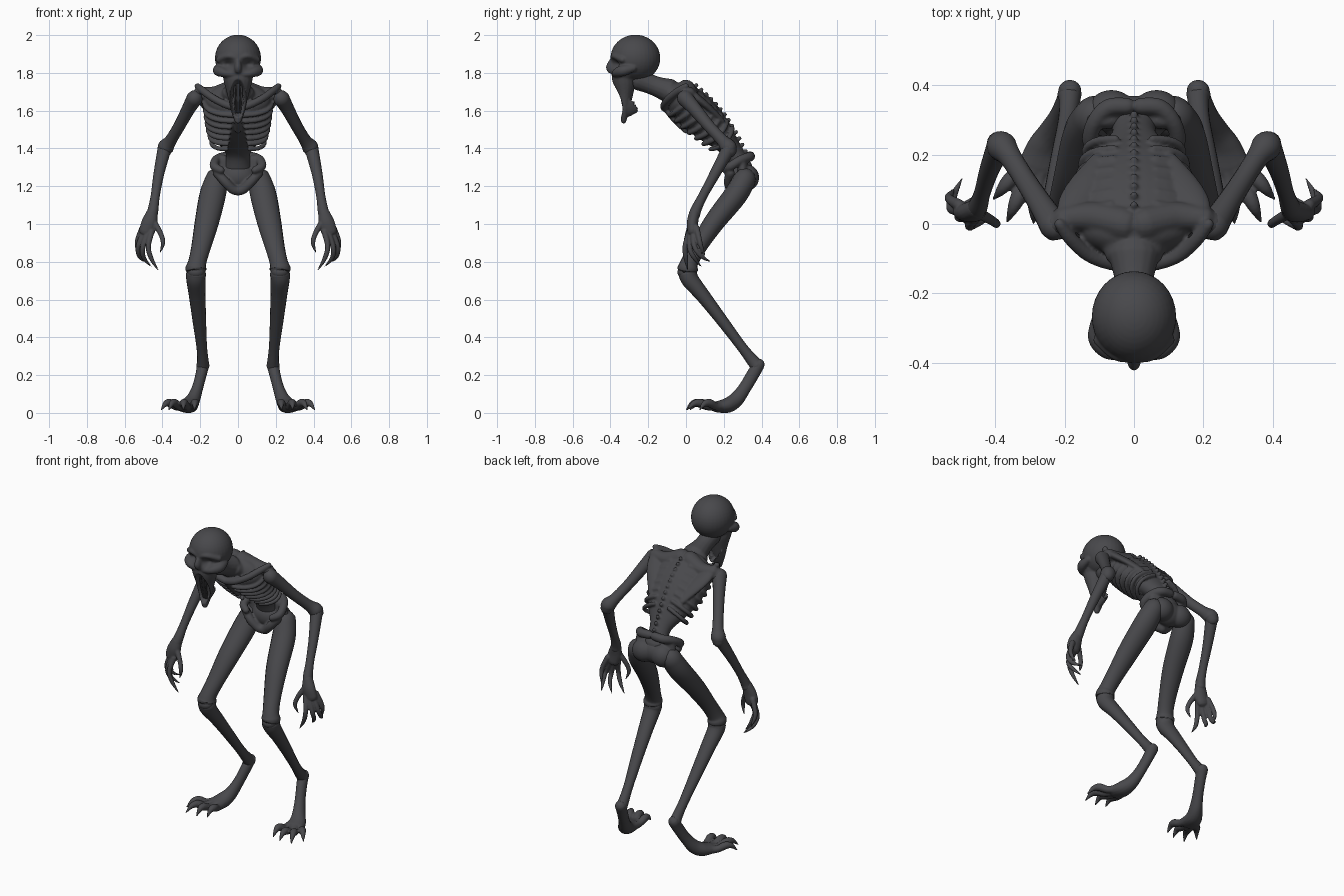
import bpy, bmesh, math
from mathutils import Vector as V, Matrix

skin = bpy.data.materials.new("charcoal grey")
skin.diffuse_color = (0.065, 0.065, 0.071, 1)


def spline(pts, n):
    """Catmull-Rom through (x, y, z, r[, r2]) points"""
    q = [list(p) + ([p[3]] if len(p) == 4 else []) for p in pts]
    q = [q[0]] + q + [q[-1]]
    out = []
    for i in range(1, len(q) - 2):
        for k in range(n):
            t = k / n
            out.append([0.5 * (2 * b + (c - a) * t + (2 * a - 5 * b + 4 * c - d) * t * t
                        + (3 * b - a - 3 * c + d) * t ** 3)
                        for a, b, c, d in zip(q[i - 1], q[i], q[i + 1], q[i + 2])])
    return out + [q[-2]]


def tube(bm, pts, ref=(1, 0, 0), seg=16, n=5):
    """Round-ended tube; first radius lies along ref, second across it"""
    s = spline(pts, n)
    rings, last = [], None
    for i, p in enumerate(s):
        c = V(p[:3])
        t = (V(s[min(i + 1, len(s) - 1)][:3]) - V(s[max(i - 1, 0)][:3])).normalized()
        u = V(ref) - t * t.dot(V(ref))
        if u.length < 0.2 and last:
            u = last - t * t.dot(last)
        u.normalize()
        last = u
        w, rx, ry = t.cross(u), max(p[3], .002), max(p[4], .002)
        m = min(rx, ry)
        steps = [(0, 1)]
        if i == 0:
            steps = [(-.97, .25), (-.85, .52), (-.5, .87), (0, 1)]
        elif i == len(s) - 1:
            steps = [(0, 1), (.5, .87), (.85, .52), (.97, .25)]
        for off, k in steps:
            rings.append([bm.verts.new(c + t * off * m + u * rx * k * math.cos(a) + w * ry * k * math.sin(a))
                          for a in [2 * math.pi * j / seg for j in range(seg)]])
    for A, B in zip(rings, rings[1:]):
        for j in range(seg):
            bm.faces.new((A[j], A[(j + 1) % seg], B[(j + 1) % seg], B[j]))
    bm.faces.new(rings[0][::-1])
    bm.faces.new(rings[-1])


def ball(bm, c, r, tilt=0):
    m = Matrix.Translation(c) @ Matrix.Rotation(tilt, 4, 'X') @ Matrix.Diagonal((*r, 1))
    bmesh.ops.create_uvsphere(bm, u_segments=32, v_segments=20, radius=1, matrix=m)


def finish(bm, name, voxel=0, sculpt=None, smooth=4):
    """Mirror across x, optionally fuse the pieces into one skin, then dent it"""
    bmesh.ops.recalc_face_normals(bm, faces=bm.faces[:])
    me = bpy.data.meshes.new(name)
    bm.to_mesh(me)
    bm.free()
    ob = bpy.data.objects.new(name, me)
    bpy.context.collection.objects.link(ob)
    mir = ob.modifiers.new("mirror", 'MIRROR')
    mir.use_mirror_merge = False
    if voxel:
        r = ob.modifiers.new("fuse", 'REMESH')
        r.mode, r.voxel_size = 'VOXEL', voxel
        sm = ob.modifiers.new("soften", 'SMOOTH')
        sm.iterations, sm.factor = smooth, 0.5
    ev = ob.evaluated_get(bpy.context.evaluated_depsgraph_get())
    new = bpy.data.meshes.new_from_object(ev)
    ob.modifiers.clear()
    ob.data = new
    for v in new.vertices:
        if sculpt:
            sculpt(v.co)
        v.co.z = max(v.co.z, 0)
    new.materials.clear()
    new.materials.append(skin)
    new.polygons.foreach_set("use_smooth", [True] * len(new.polygons))
    new.update()
    return ob


# skull with brow, cheekbones, nose and long hanging jaw
bm = bmesh.new()
ball(bm, (0, -.268, 1.878), (.122, .132, .124))
ball(bm, (0, -.325, 1.825), (.095, .075, .085))
tube(bm, [(0, -.385, 1.875, .016), (.05, -.378, 1.888, .018), (.1, -.335, 1.87, .018)], (0, 0, 1))
tube(bm, [(.03, -.375, 1.795, .02), (.075, -.365, 1.803, .026), (.105, -.33, 1.812, .028),
          (.105, -.28, 1.825, .02)], (0, 0, 1))
tube(bm, [(0, -.39, 1.87, .012), (0, -.405, 1.835, .019), (0, -.40, 1.815, .018)])
tube(bm, [(0, -.335, 1.78, .08, .06), (0, -.328, 1.74, .072, .06), (0, -.325, 1.68, .056, .044),
          (0, -.326, 1.6, .038, .026), (0, -.33, 1.545, .018, .014)])


def dent_face(co):
    if co.y > -.3:
        return
    for x in (-.05, .05):  # eye sockets
        co.y += .032 * math.exp(-((co.x - x) / .026) ** 2 - ((co.z - 1.843) / .024) ** 2)
    d = (co.x / .036) ** 2 + ((co.z - 1.665) / .085) ** 2  # open mouth
    if d < 1.4:
        co.y += .045 * max(0, min(1, (1.4 - d) * 1.5))


finish(bm, "skull", .0055, dent_face, 3)

# strands inside the mouth
bm = bmesh.new()
for x in (.004, .017):
    tube(bm, [(x * 1.2, -.35, 1.74, .005), (x, -.34, 1.66, .005), (x * .7, -.325, 1.59, .004)], seg=8)
finish(bm, "mouth_strands")

# torso: core, neck, ribs, collar bones, shoulder blades and spine
bm = bmesh.new()
tube(bm, [(0, -.25, 1.765, .058, .058), (0, -.17, 1.733, .055, .052), (0, -.09, 1.705, .075, .065)])
tube(bm, [(0, -.075, 1.69, .09, .06), (0, -.03, 1.665, .165, .09), (0, .055, 1.59, .176, .103),
          (0, .14, 1.51, .155, .09), (0, .2, 1.445, .115, .067), (0, .255, 1.375, .065, .05),
          (0, .30, 1.29, .07, .055)], seg=32)
ax, nrm = V((0, .69, -.72)), V((0, -.72, -.69))
for i in range(7):  # ribs
    k = i / 6
    c = V((0, -.015, 1.645)).lerp(V((0, .175, 1.465)), k)
    rx, rn = .176 + .03 * k * (1 - k) - .036 * k, .1 + .03 * k * (1 - k) - .012 * k
    pts = []
    for j in range(9):
        a = .15 + .3 * k + (2.6 - .3 * k) * j / 8
        p = c + V((rx * math.sin(a), 0, 0)) + nrm * rn * math.cos(a) + ax * (.015 + .03 * k) * math.sin(a)
        pts.append((*p, .0125))
    tube(bm, pts, ax, 10, 3)
tube(bm, [(0, -.112, 1.61, .028, .012), (0, -.06, 1.545, .02, .012), (0, .0, 1.49, .015, .012)])
tube(bm, [(0, -.115, 1.615, .02), (.06, -.115, 1.63, .02), (.13, -.09, 1.665, .02),
          (.185, -.04, 1.705, .02), (.215, .0, 1.73, .016)], (0, 0, 1))
tube(bm, [(.03, .0, 1.715, .05), (.12, .02, 1.685, .045), (.2, .015, 1.69, .035)], (0, 0, 1))
tube(bm, [(.205, .0, 1.71, .02, .022), (.175, .06, 1.665, .045, .022), (.135, .125, 1.61, .045, .02),
          (.105, .19, 1.545, .02, .015)])
ball(bm, (.225, .0, 1.665), (.035, .04, .045))
for i in range(13):  # spine knobs
    k = i / 12
    ball(bm, V((0, .055, 1.735)).lerp(V((0, .315, 1.385)), k) + V((0, .02, .02)) * math.sin(k * 3.1), (.012, .012, .012))
finish(bm, "torso", .006, None, 3)

# pelvis with hip crests and pubic arch
bm = bmesh.new()
ball(bm, (0, .3, 1.25), (.095, .07, .075))
ball(bm, (.065, .325, 1.245), (.07, .062, .068))
tube(bm, [(.02, .34, 1.36, .025), (.075, .335, 1.355, .026), (.115, .29, 1.34, .024),
          (.125, .235, 1.305, .024), (.09, .21, 1.285, .02)], (0, 0, 1))
tube(bm, [(.11, .235, 1.27, .024), (.07, .225, 1.225, .025), (.03, .235, 1.185, .025),
          (0, .245, 1.175, .025)], (0, 1, 0))
tube(bm, [(.08, .3, 1.34, .05, .025), (.09, .3, 1.26, .05, .03)])
finish(bm, "pelvis", .006, None, 3)

# arms
bm = bmesh.new()
tube(bm, [(.23, -.005, 1.665, .043), (.262, .045, 1.61, .036), (.31, .12, 1.52, .031),
          (.355, .19, 1.445, .032), (.38, .222, 1.41, .043), (.388, .23, 1.39, .038)])
finish(bm, "upper_arms")
bm = bmesh.new()
tube(bm, [(.387, .23, 1.405, .038), (.398, .205, 1.36, .034), (.42, .15, 1.26, .028),
          (.438, .09, 1.15, .024), (.449, .055, 1.08, .028), (.455, .045, 1.05, .03)])
finish(bm, "forearms")

# hands with clawed fingers
bm = bmesh.new()
tube(bm, [(.455, .045, 1.06, .03, .028), (.468, .035, 1.01, .042, .03), (.483, .035, .96, .042, .028)])
fingers = [[(.445, .03, 1.01), (.41, .01, .95), (.397, .0, .9), (.412, .01, .85)],
           [(.458, .02, .96), (.475, -.005, .88), (.458, .0, .815), (.422, .01, .755)],
           [(.48, .025, .95), (.505, .02, .87), (.498, .045, .82), (.46, .08, .775)],
           [(.5, .04, .95), (.528, .045, .88), (.522, .08, .83), (.497, .13, .80)],
           [(.505, .055, .98), (.53, .07, .92), (.533, .08, .88), (.52, .1, .835)]]
for f in fingers:
    tube(bm, [(*p, r) for p, r in zip(f, (.017, .014, .012, .003))], seg=10)
finish(bm, "hands", .0045, None, 1)

# legs: thighs, shins, raised heels
bm = bmesh.new()
tube(bm, [(.115, .31, 1.235, .06, .06), (.135, .26, 1.15, .07, .062), (.165, .15, 1.01, .064, .055),
          (.195, .065, .88, .052, .045), (.215, .02, .80, .048, .046), (.222, .01, .765, .056, .054),
          (.222, .008, .755, .052, .052)])
finish(bm, "thighs")
bm = bmesh.new()
tube(bm, [(.222, .01, .735, .053, .05), (.223, .025, .70, .05, .046), (.216, .09, .62, .044, .038),
          (.205, .19, .49, .036, .031), (.192, .295, .35, .028, .027), (.186, .35, .28, .03, .032),
          (.186, .375, .25, .035, .036)])
ball(bm, (.222, -.005, .745), (.045, .04, .035))
finish(bm, "shins")
bm = bmesh.new()
tube(bm, [(.185, .385, .255, .034, .032), (.195, .355, .205, .03, .034), (.215, .31, .13, .03, .034),
          (.238, .265, .07, .038, .04), (.26, .22, .04, .05, .04), (.275, .165, .032, .06, .03)])

# toes with hooked claws
for b, k, t in [((.24, .19), (.228, .085), (.23, .02)), ((.265, .17), (.285, .065), (.29, .0)),
                ((.285, .17), (.335, .075), (.367, .005)), ((.29, .2), (.36, .125), (.407, .07))]:
    B, K, T = V(b), V(k), V(t)
    m = K.lerp(T, .5)
    tube(bm, [(*B, .035, .026), (*B.lerp(K, .55), .034, .021), (*K, .052, .023), (*m, .048, .016),
              (*T, .014, .003)], seg=10)
finish(bm, "feet", .0055, None, 2)
